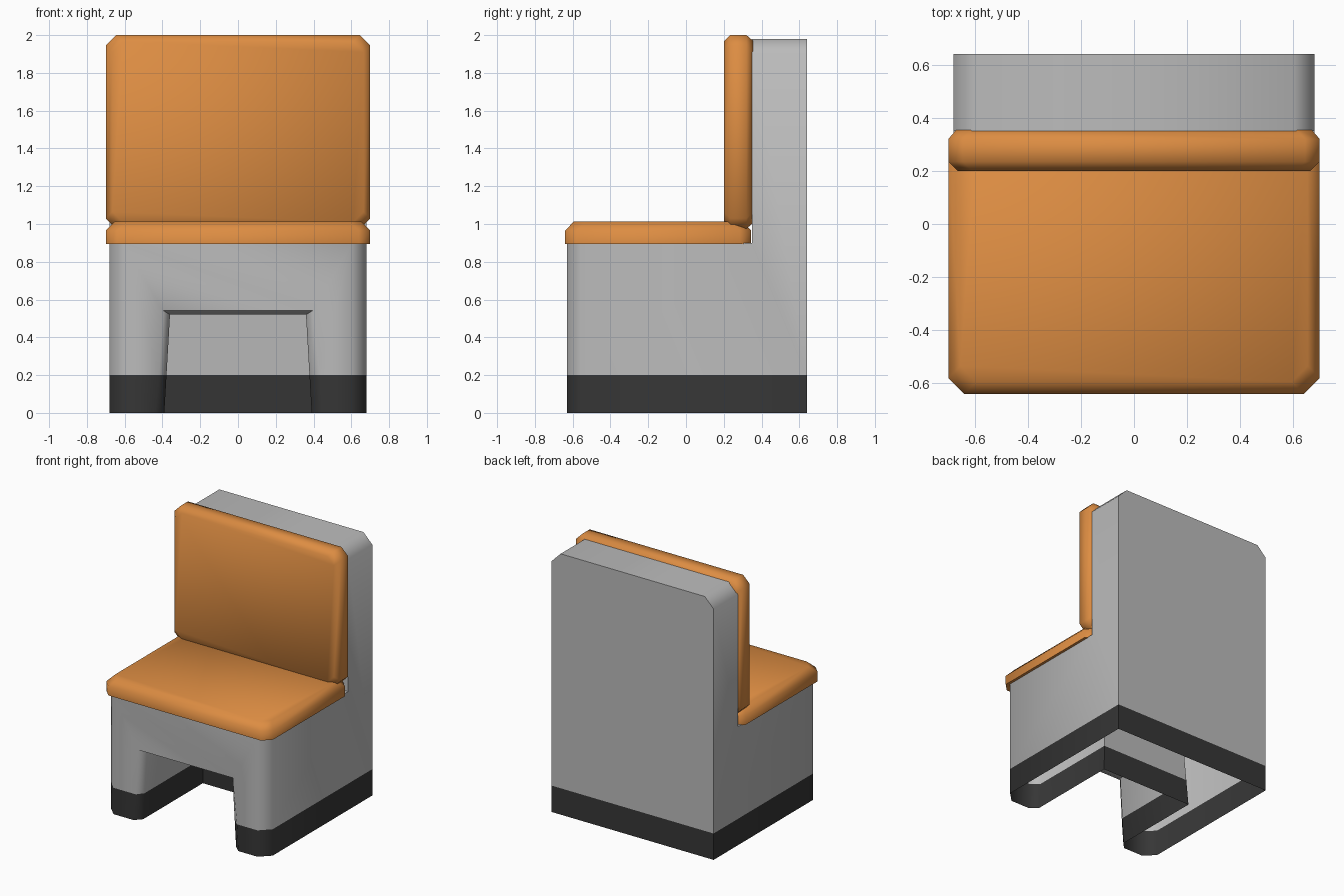
import bpy, bmesh, math
from mathutils import Vector

if "Cube" in bpy.data.objects:
    bpy.data.objects.remove(bpy.data.objects["Cube"])


def material(name, rgb):
    m = bpy.data.materials.new(name)
    m.diffuse_color = (*rgb, 1)
    m.use_nodes = True
    m.node_tree.nodes["Principled BSDF"].inputs["Base Color"].default_value = m.diffuse_color
    return m


ORANGE = material("orange upholstery", (0.72, 0.265, 0.055))
GREY = material("light grey shell", (0.5, 0.5, 0.5))
DARK = material("dark base band", (0.037, 0.037, 0.037))


def finish(bm, name, mats):
    bmesh.ops.recalc_face_normals(bm, faces=bm.faces)
    me = bpy.data.meshes.new(name)
    bm.to_mesh(me)
    bm.free()
    ob = bpy.data.objects.new(name, me)
    bpy.context.collection.objects.link(ob)
    for m in mats:
        me.materials.append(m)
    return ob


def smooth(ob, angle=60):
    bpy.ops.object.select_all(action='DESELECT')
    ob.select_set(True)
    bpy.context.view_layer.objects.active = ob
    bpy.ops.object.shade_smooth_by_angle(angle=math.radians(angle))


def loft(rings):
    """Closed solid through rings of equal point count."""
    bm = bmesh.new()
    loops = [[bm.verts.new(p) for p in r] for r in rings]
    n = len(loops[0])
    for a, b in zip(loops, loops[1:]):
        for i in range(n):
            j = (i + 1) % n
            bm.faces.new((a[i], a[j], b[j], b[i]))
    bm.faces.new(loops[0])
    bm.faces.new(loops[-1])
    return bm


def octagon(x, lo, hi, inset, c):
    """Rectangle with cut corners, shrunk by inset."""
    x, lo, hi = x - inset, lo + inset, hi - inset
    return [(-x + c, lo), (x - c, lo), (x, lo + c), (x, hi - c),
            (x - c, hi), (-x + c, hi), (-x, hi - c), (-x, lo + c)]


# Cushions: chamfered slabs
seat = loft([[(x, y, z) for x, y in octagon(0.70, -0.64, 0.345, i, 0.06)]
             for z, i in ((0.895, 0), (0.965, 0), (1.012, 0.045))])
smooth(finish(seat, "seat_cushion", [ORANGE]))

back = loft([[(x, y, z) for x, z in octagon(0.70, 0.975, 2.0, i, 0.055)]
             for y, i in ((0.2, 0.035), (0.235, 0), (0.32, 0), (0.355, 0.03))])
smooth(finish(back, "back_cushion", [ORANGE]))

# Shell: L-shaped side profile extruded across the width
profile = [(-0.63, 0), (0.64, 0), (0.64, 1.98), (0.35, 1.98), (0.35, 0.9), (-0.63, 0.9)]
bm = loft([[(x, y, z) for y, z in profile] for x in (-0.68, 0.68)])


def corner_edge(e):
    a, b = (v.co for v in e.verts)
    front = a.y < -0.6 and b.y < -0.6 and abs(a.x - b.x) < 0.01
    top = a.z > 1.9 and b.z > 1.9 and abs(a.x - b.x) < 0.01
    return front or top


bmesh.ops.bevel(bm, geom=[e for e in bm.edges if corner_edge(e)],
                offset=0.075, segments=1, affect='EDGES')
shell = finish(bm, "shell", [GREY, DARK])

# Tapered foot recess with flared mouth, cut out of the front
rings = []
for y0, y1, w0, w1, h in ((-0.70, -0.70, 0.515, 0.45, 0.575), (-0.58, -0.58, 0.39, 0.36, 0.52),
                          (0.14, 0.11, 0.39, 0.36, 0.52)):
    k = (w0 - w1) / h * 0.1
    rings.append([(-w0 - k, y0, -0.1), (w0 + k, y0, -0.1), (w1, y1, h), (-w1, y1, h)])
cutter = finish(loft(rings), "recess_cutter", [GREY])
cutter.hide_render = True
mod = shell.modifiers.new("recess", 'BOOLEAN')
mod.object = cutter
mod.operation = 'DIFFERENCE'
mod.solver = 'EXACT'
bpy.context.view_layer.objects.active = shell
bpy.ops.object.modifier_apply(modifier=mod.name)
bpy.data.objects.remove(cutter)

# Open underside and dark band round the base
bm = bmesh.new()
bm.from_mesh(shell.data)
under = [f for f in bm.faces if f.calc_center_median().z < 0.001]
bmesh.ops.delete(bm, geom=under, context='FACES')
bmesh.ops.bisect_plane(bm, geom=bm.verts[:] + bm.edges[:] + bm.faces[:],
                       plane_co=Vector((0, 0, 0.2)), plane_no=Vector((0, 0, 1)))
for f in bm.faces:
    f.material_index = 1 if f.calc_center_median().z < 0.2 else 0
bm.to_mesh(shell.data)
bm.free()
smooth(shell)
